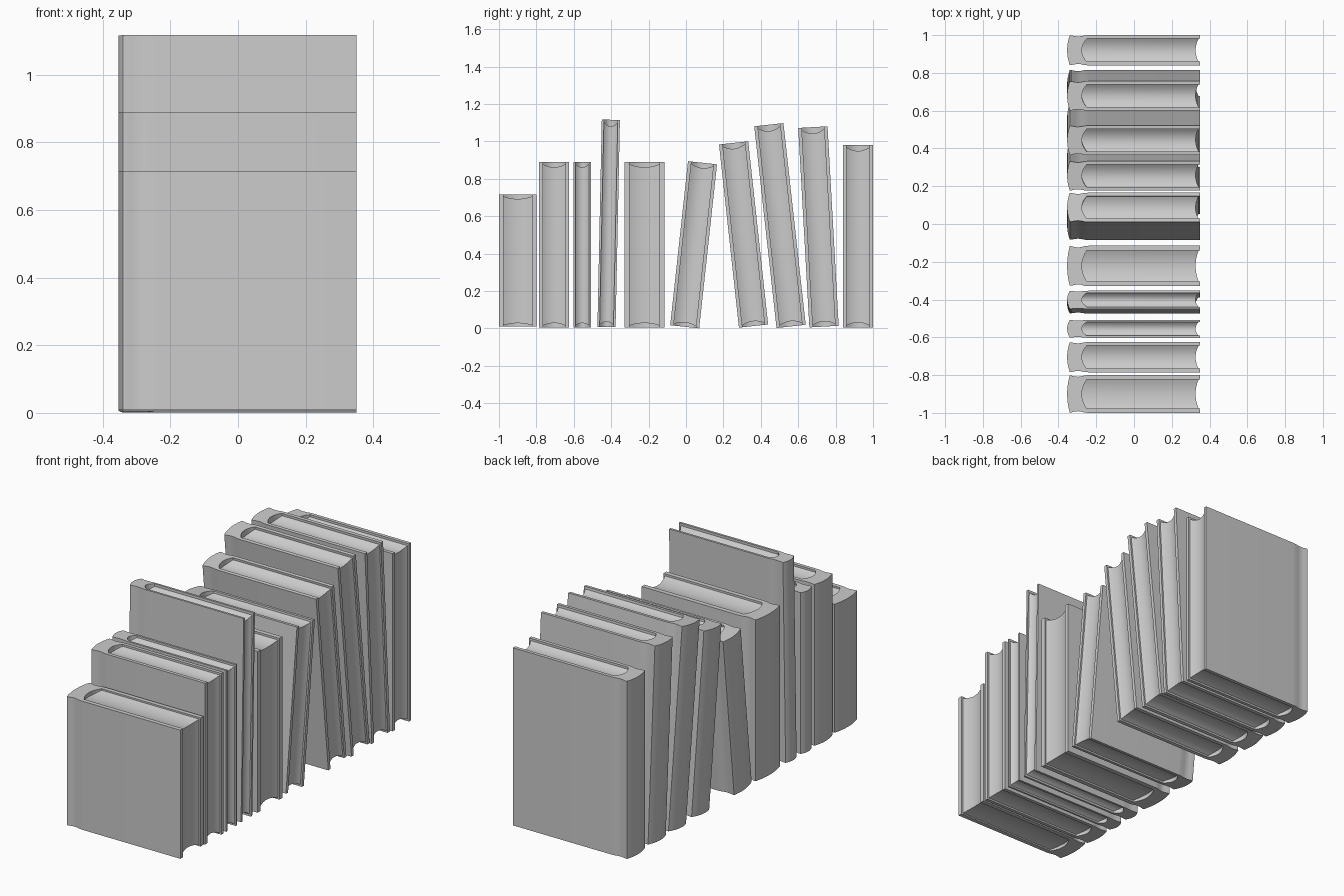
import bpy, bmesh, math

if "Cube" in bpy.data.objects:
    bpy.data.objects.remove(bpy.data.objects["Cube"])

# y centre of base, z of base, thickness, height, lean in degrees (+ = top toward +y)
BOOKS = [
    (-0.900, 0.010, 0.200, 0.705, 0.0),
    (-0.705, 0.006, 0.160, 0.884, 0.0),
    (-0.555, 0.006, 0.095, 0.884, 0.0),
    (-0.425, 0.008, 0.097, 1.108, 1.2),
    (-0.222, 0.006, 0.214, 0.884, 0.0),
    (-0.007, 0.009, 0.156, 0.882, 6.2),
    (0.361, 0.013, 0.157, 0.985, -6.2),
    (0.562, 0.011, 0.157, 1.085, -6.3),
    (0.738, 0.010, 0.157, 1.068, -3.2),
    (0.920, 0.006, 0.160, 0.974, 0.0),
]
N = 12  # segments across the curved spine and pages


def finish(bm, name, row):
    yc, zb, w, h, lean = row
    bmesh.ops.recalc_face_normals(bm, faces=bm.faces[:])
    me = bpy.data.meshes.new(name)
    bm.to_mesh(me)
    bm.free()
    ob = bpy.data.objects.new(name, me)
    bpy.context.collection.objects.link(ob)
    ob.location = (0, yc, zb)
    ob.rotation_euler = (math.radians(-lean), 0, 0)
    bpy.context.view_layer.objects.active = ob
    ob.select_set(True)
    bpy.ops.object.shade_smooth_by_angle(angle=math.radians(35))
    ob.select_set(False)


def arc(x_edge, x_mid, half):
    """Bowed line across the thickness, from +half to -half."""
    pts = []
    for i in range(N + 1):
        t = 1 - 2 * i / N
        pts.append((x_mid + (x_edge - x_mid) * t * t, half * t))
    return pts


def cover(name, row):
    # C-shaped outline: bowed spine, hinge groove, two boards, hollow for pages
    w, h = row[2], row[3]
    side = [(0.35, 0.5), (-0.24, 0.5), (-0.262, 0.492), (-0.28, 0.465),
            (-0.298, 0.455), (-0.316, 0.468), (-0.332, 0.49)]
    outline = side + arc(-0.340, -0.354, 0.49)
    outline += [(x, -y) for x, y in reversed(side)]
    inner = 0.38
    outline += [(0.35, -inner)]
    outline += list(reversed(arc(-0.25, -0.276, inner)))
    outline += [(0.35, inner)]
    bm = bmesh.new()
    face = bm.faces.new([bm.verts.new((x, y * w, 0)) for x, y in outline])
    ext = bmesh.ops.extrude_face_region(bm, geom=[face])
    top = [v for v in ext["geom"] if isinstance(v, bmesh.types.BMVert)]
    bmesh.ops.translate(bm, verts=top, vec=(0, 0, h))
    caps = [f for f in bm.faces if len(f.verts) > 4]
    bmesh.ops.triangulate(bm, faces=caps)
    finish(bm, name, row)


def pages(name, row):
    # page block with hollowed fore edge, top and bottom
    w, h = row[2], row[3]
    bm = bmesh.new()
    rings = []
    for i in range(N + 1):
        t = 1 - 2 * i / N
        bow = 1 - t * t
        dip = (0.012 + 0.02 * bow) * h
        low = (0.010 + 0.016 * bow) * h
        x0, x1 = -0.262 - 0.02 * bow, 0.342 - 0.016 * bow
        y = 0.385 * w * t
        rings.append([bm.verts.new(p) for p in
                      ((x0, y, low), (x1, y, low), (x1, y, h - dip), (x0, y, h - dip))])
    for a, b in zip(rings, rings[1:]):
        for k in range(4):
            m = (k + 1) % 4
            bm.faces.new((a[k], a[m], b[m], b[k]))
    bm.faces.new(rings[0])
    bm.faces.new(rings[-1])
    finish(bm, name, row)


for n, row in enumerate(BOOKS, 1):
    cover(f"book_{n}_cover", row)
    pages(f"book_{n}_pages", row)
